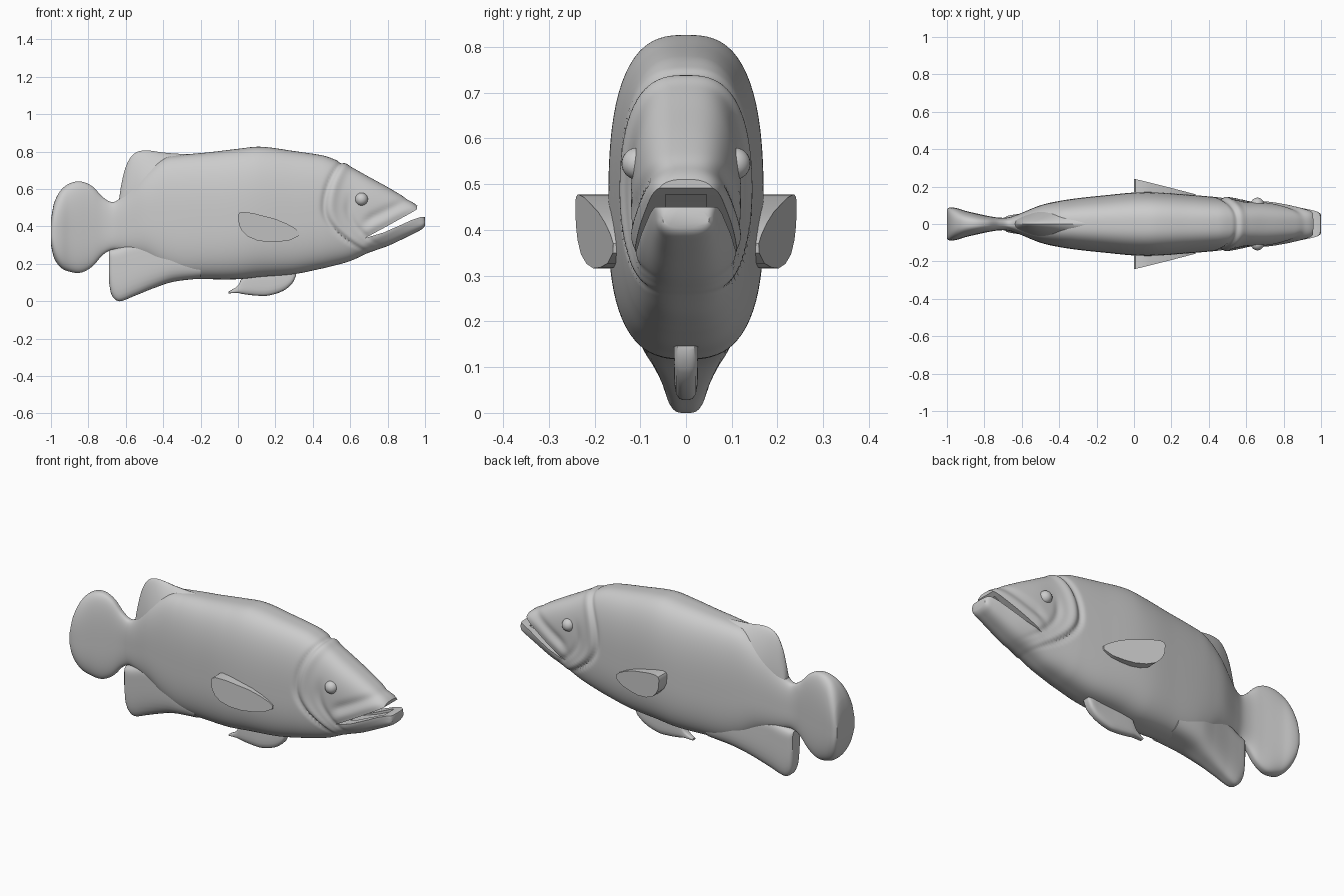
import bpy, bmesh, math

if bpy.data.objects.get("Cube"):
    bpy.data.objects.remove(bpy.data.objects["Cube"])

grey = bpy.data.materials.new("plain grey")
grey.use_nodes = True
grey.diffuse_color = (0.6, 0.6, 0.6, 1)
grey.node_tree.nodes["Principled BSDF"].inputs["Base Color"].default_value = grey.diffuse_color


def finish(name, bm):
    bmesh.ops.recalc_face_normals(bm, faces=bm.faces)
    mesh = bpy.data.meshes.new(name)
    bm.to_mesh(mesh)
    bm.free()
    mesh.materials.append(grey)
    obj = bpy.data.objects.new(name, mesh)
    bpy.context.collection.objects.link(obj)
    return obj


def smooth(obj, angle=40):
    bpy.ops.object.select_all(action="DESELECT")
    obj.select_set(True)
    bpy.context.view_layer.objects.active = obj
    bpy.ops.object.shade_smooth_by_angle(angle=math.radians(angle))


def sample(rows, x):
    """Smooth interpolation of the stations at x."""
    i = 0
    while i < len(rows) - 2 and x > rows[i + 1][0]:
        i += 1
    a, b = rows[i], rows[i + 1]
    p, q = rows[max(i - 1, 0)], rows[min(i + 2, len(rows) - 1)]
    h = b[0] - a[0]
    t = (x - a[0]) / h
    out = []
    for k in range(1, len(a)):
        m0 = (b[k] - p[k]) / (b[0] - p[0]) * h
        m1 = (q[k] - a[k]) / (q[0] - a[0]) * h
        d = b[k] - a[k]
        out.append(a[k] + t * m0 + t * t * (3 * d - 2 * m0 - m1) + t ** 3 * (m0 + m1 - 2 * d))
    return out


def loft(name, rows, steps, sides=48, power=2.4, mid=0.45, shape=None):
    """Rounded cross-sections; each station is x, bottom, top, half width."""
    bm = bmesh.new()
    rings = []
    x0, x1 = rows[0][0], rows[-1][0]
    for s in range(steps + 1):
        x = x0 + (x1 - x0) * s / steps
        low, high, w = sample(rows, x)
        centre = low + (high - low) * mid
        ring = []
        for k in range(sides):
            a = math.tau * k / sides
            c, n = math.cos(a), math.sin(a)
            r = (abs(c) ** power + abs(n) ** power) ** (-1 / power)
            y = r * c * w
            z = centre + r * n * (high - centre if n > 0 else centre - low)
            if shape:
                f = shape(x, z)
                y *= f
                z = centre + (z - centre) * (1 + (f - 1) * 0.3)
            ring.append(bm.verts.new((x, y, z)))
        rings.append(ring)
    for r, q in zip(rings, rings[1:]):
        for k in range(sides):
            j = (k + 1) % sides
            bm.faces.new((r[k], r[j], q[j], q[k]))
    bm.faces.new(rings[0])
    bm.faces.new(rings[-1])
    return finish(name, bm)


def prism(name, outline, inner, outer):
    """Side outline in x, z between two y rules."""
    bm = bmesh.new()
    a = [bm.verts.new((x, inner(x), z)) for x, z in outline]
    b = [bm.verts.new((x, outer(x), z)) for x, z in outline]
    bm.faces.new(a)
    bm.faces.new(b)
    for i in range(len(a)):
        j = (i + 1) % len(a)
        bm.faces.new((a[i], a[j], b[j], b[i]))
    return finish(name, bm)


def bump(d, size):
    return math.exp(-(d / size) ** 2)


def ramp(v):
    v = min(1, max(0, v))
    return v * v * (3 - 2 * v)


def head_relief(x, z):
    """Gill cover ridge, cheek fold and lips."""
    gill = 0.46 + (1.5 if z > 0.5 else 4) * (z - 0.5) ** 2
    f = 1 + ramp((z - .24) * 10) * (0.06 * bump(x - gill - .04, .026) - 0.08 * bump(x - gill, .017))
    f -= 0.06 * bump(x - gill - .13, .022) * ramp((.6 - z) * 8) * ramp((z - .27) * 10)
    lip = z - 0.34 - (x - 0.68) * 0.5
    f += ramp((x - .64) * 12) * (0.06 * bump(lip - .035, .025) + 0.05 * bump(lip + .03, .025)
                                - 0.08 * bump(lip - .09, .025))
    return f


# Body with the tail fin flaring to a thick trailing edge
body = loft("body", [
    (-1, .30, .44, .08), (-.985, .235, .52, .088), (-.95, .182, .59, .085), (-.9, .158, .63, .07),
    (-.84, .153, .64, .056), (-.78, .185, .615, .043), (-.72, .25, .555, .034), (-.67, .275, .53, .036),
    (-.62, .265, .56, .052), (-.5, .225, .69, .1), (-.4, .16, .763, .123), (-.3, .125, .782, .138),
    (-.15, .118, .797, .154), (0, .118, .815, .168), (.12, .13, .826, .169), (.3, .145, .803, .156),
    (.45, .175, .78, .143), (.5, .187, .765, .137), (.6, .215, .72, .123), (.7, .26, .665, .116),
    (.8, .295, .61, .101), (.9, .342, .55, .081), (.96, .372, .508, .069), (.99, .39, .47, .06),
    (1, .405, .445, .05)], 300, 96, 2.8, 0.45, head_relief)

# Open mouth, cut right through, and a narrower hollow inside it
mouth = [(.68, .338), (.78, .392), (.87, .442), (.93, .475), (.957, .492), (.966, .6), (1.1, .6), (1.1, .45),
         (.975, .45), (.93, .435), (.88, .412), (.78, .368)]
hollow = [(.72, .34), (.72, .38), (.85, .46), (.93, .488), (.95, .43), (.85, .385)]
for outline, half in ((mouth, .3), (hollow, .045)):
    cutter = prism("mouth_cutter", outline, lambda x: -half, lambda x: half)
    cutter.hide_render = True
    cut = body.modifiers.new("mouth", "BOOLEAN")
    cut.operation, cut.solver, cut.object = "DIFFERENCE", "EXACT", cutter
    bpy.ops.object.select_all(action="DESELECT")
    bpy.context.view_layer.objects.active = body
    body.select_set(True)
    bpy.ops.object.modifier_apply(modifier=cut.name)
    bpy.data.objects.remove(cutter)
smooth(body)

# Fins along the middle
smooth(loft("dorsal_fin", [
    (-.635, .5, .55, .02), (-.625, .5, .62, .026), (-.6, .5, .72, .038), (-.56, .5, .785, .055),
    (-.5, .5, .806, .08), (-.4, .53, .795, .105), (-.3, .58, .788, .115), (-.15, .6, .79, .11)],
    60, 64, 1.45, 0.2))
smooth(loft("anal_fin", [
    (-.69, .1, .27, .032), (-.68, .045, .275, .042), (-.66, .012, .28, .047), (-.63, 0, .29, .052),
    (-.55, .03, .32, .066), (-.45, .07, .32, .088), (-.35, .103, .3, .108), (-.2, .122, .25, .11)],
    50, 48, 3.5, 0.75))
smooth(loft("belly_fin", [
    (-.05, .042, .052, .012), (0, .044, .085, .02), (.03, .038, .14, .024), (.1, .03, .17, .026),
    (.16, .03, .17, .026), (.24, .055, .18, .026), (.29, .095, .18, .026), (.31, .135, .18, .02)],
    40, 24, 3.5, 0.5))

# Side fins and eyes, mirrored
leaf = [(0, .46), (.007, .473), (.025, .478), (.08, .471), (.2, .44), (.26, .415), (.305, .39), (.328, .37),
        (.325, .35), (.28, .327), (.22, .318), (.16, .316), (.1, .326), (.05, .347), (.02, .378), (.005, .41)]
for side, sign in (("left", 1), ("right", -1)):
    smooth(prism(side + "_side_fin", leaf, lambda x: sign * .09,
                 lambda x: sign * (.242 - .24 * x - .04 * x * x)))
    bm = bmesh.new()
    bmesh.ops.create_uvsphere(bm, u_segments=24, v_segments=16, radius=.035)
    eye = finish(side + "_eye", bm)
    eye.location = (.66, sign * .106, .545)
    smooth(eye, 60)
